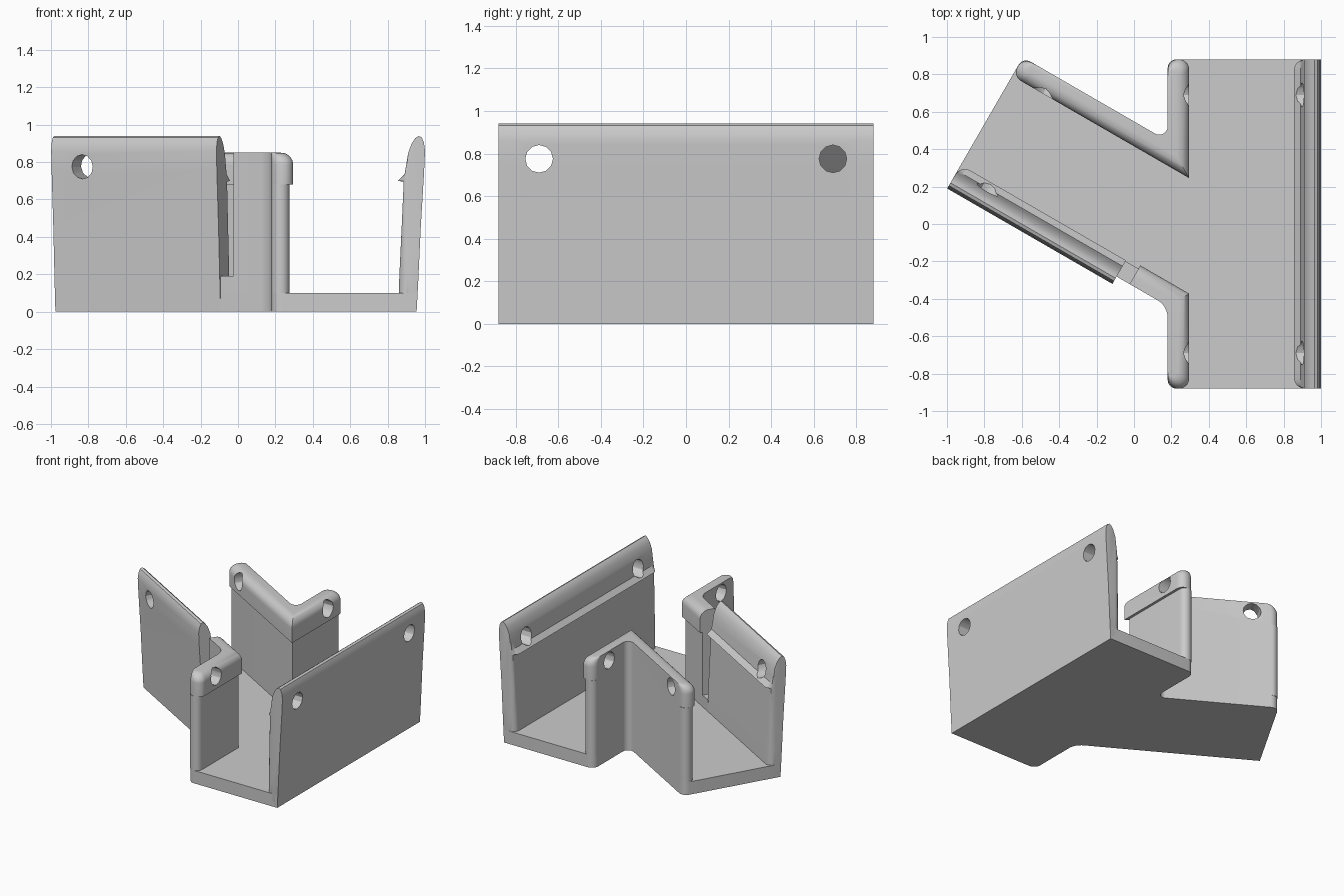
import bpy, bmesh, math
from mathutils import Vector, Matrix

cube = bpy.data.objects.get("Cube")
if cube:
    bpy.data.objects.remove(cube, do_unlink=True)

SHADE = (0.6, 0.6, 0.6, 1)
grey = bpy.data.materials.new("plain grey")
grey.use_nodes = True
grey.diffuse_color = SHADE
grey.node_tree.nodes["Principled BSDF"].inputs["Base Color"].default_value = SHADE

# Main layout: straight channel along y, branch channel turned 30 degrees
END, BRANCH_END = 0.88, -0.96
SIDE, FAR = 0.18, 0.955            # outer faces of the straight channel
HIGH, LOW = 0.475, -0.29           # outer faces of the branch channel
THICK, ROUND = 0.115, 0.055
COS, SIN = math.cos(math.pi / 6), 0.5


def branch(s, n):
    """Point in the branch channel: s along it, n across it."""
    return (COS * s + SIN * n, -SIN * s + COS * n)


def meet(x, n):
    """Where a straight channel line meets a branch channel line."""
    return (x, (n - SIN * x) / COS)


def rounded(corners, steps=8):
    """Polygon with each (point, radius) corner filleted."""
    pts = [Vector(p) for p, r in corners]
    out = []
    for i, (p, r) in enumerate(corners):
        p = pts[i]
        if not r:
            out.append(p)
            continue
        a = (pts[i - 1] - p).normalized()
        b = (pts[(i + 1) % len(pts)] - p).normalized()
        half = a.angle(b) / 2
        centre = p + (a + b).normalized() * r / math.sin(half)
        v0 = (p + a * (r / math.tan(half)) - centre).normalized()
        v1 = (p + b * (r / math.tan(half)) - centre).normalized()
        out += [centre + v0.slerp(v1, k / steps).normalized() * r for k in range(steps + 1)]
    return out


def loft(name, rings):
    """Closed solid through rings of equal point count."""
    bm = bmesh.new()
    rows = [[bm.verts.new(p) for p in ring] for ring in rings]
    for lo, hi in zip(rows, rows[1:]):
        for i in range(len(lo)):
            bm.faces.new((lo[i - 1], lo[i], hi[i], hi[i - 1]))
    bm.faces.new(rows[0])
    bm.faces.new(rows[-1])
    bmesh.ops.recalc_face_normals(bm, faces=bm.faces[:])
    mesh = bpy.data.meshes.new(name)
    bm.to_mesh(mesh)
    bm.free()
    mesh.materials.append(grey)
    obj = bpy.data.objects.new(name, mesh)
    bpy.context.collection.objects.link(obj)
    return obj


def prism(name, plan, z0, z1):
    return loft(name, [[(p[0], p[1], z) for p in plan] for z in (z0, z1)])


def select(obj):
    bpy.ops.object.select_all(action='DESELECT')
    obj.select_set(True)
    bpy.context.view_layer.objects.active = obj


def drill(obj, centre, axis):
    """Cut a screw hole through a wall."""
    bm = bmesh.new()
    turn = Vector((0, 0, 1)).rotation_difference(Vector(axis)).to_matrix().to_4x4()
    bmesh.ops.create_cone(bm, cap_ends=True, segments=12, radius1=0.065, radius2=0.065,
                          depth=0.4, matrix=Matrix.Translation(centre) @ turn)
    mesh = bpy.data.meshes.new("hole_cutter")
    bm.to_mesh(mesh)
    bm.free()
    mesh.materials.append(grey)
    cutter = bpy.data.objects.new("hole_cutter", mesh)
    cutter.hide_render = True
    bpy.context.collection.objects.link(cutter)
    mod = obj.modifiers.new("hole", 'BOOLEAN')
    mod.operation, mod.solver, mod.object = 'DIFFERENCE', 'EXACT', cutter
    select(obj)
    bpy.ops.object.modifier_apply(modifier=mod.name)
    bpy.data.objects.remove(cutter, do_unlink=True)


# Floor plate
floor = prism("floor", rounded([
    ((FAR, -END), 0), ((FAR, END), 0), ((SIDE, END), ROUND),
    (meet(SIDE, HIGH), 0.045), (branch(BRANCH_END, HIGH), ROUND),
    (branch(BRANCH_END, LOW), 0), (meet(SIDE, LOW), 0.11), ((SIDE, -END), ROUND)]), 0, 0.1)


# Angled short walls with a lip and a rounded inner top edge
def wall_plan(side, d, inset):
    """side 1: back wall, side -1: front stub; d thins the wall from inside."""
    w = THICK - d
    r = min(ROUND, w * 0.49)
    outer = HIGH if side > 0 else LOW
    inner = outer - side * w
    s, rs = (BRANCH_END + inset, r) if side > 0 else (0.14, 0)
    y = side * (END - inset)
    return rounded([((SIDE, y), r), (meet(SIDE, outer), 0.045 if side > 0 else 0.11),
                    (branch(s, outer), rs), (branch(s, inner), rs),
                    (meet(SIDE + w, inner), 0), ((SIDE + w, y), r)])


def short_wall(name, side):
    layers = [(0.1, 0.02, 0), (0.68, 0.02, 0), (0.68, 0, 0)]
    for k in range(9):
        a = k / 8 * math.pi / 2
        d = 0.065 * (1 - math.cos(a))
        layers.append((0.785 + 0.065 * math.sin(a), d, d))
    return loft(name, [[(p.x, p.y, z) for p in wall_plan(side, d, e)] for z, d, e in layers])


back_wall = short_wall("back_corner_wall", 1)
front_wall = short_wall("front_corner_wall", -1)

# Tall snap walls: leaning profile with a hook, as (outward, height)
PROFILE = [(0, 0.001), (0.008, 0.15), (0.022, 0.45), (0.04, 0.75), (0.045, 0.86),
           (0.039, 0.905), (0.027, 0.932), (0.01, 0.94), (-0.007, 0.928), (-0.026, 0.9),
           (-0.045, 0.85), (-0.055, 0.79), (-0.064, 0.735), (-0.1, 0.7), (-0.069, 0.695),
           (-0.08, 0.45), (-0.092, 0.2), (-0.097, 0.05)]


def snap_wall(name, start, end, place, round_end):
    r = 0.06
    cuts = [r * (1 - math.cos(k / 8 * math.pi / 2)) for k in range(9)]
    stations = [(start + t, t) for t in cuts]
    stations += [(end - t, t) for t in reversed(cuts)] if round_end else [(end, r)]
    rings = []
    for s, t in stations:
        limit = -0.04 - math.sqrt(max(0, r * r - (r - t) ** 2))
        rings.append([(*place(s, max(u, limit)), z) for u, z in PROFILE])
    return loft(name, rings)


main_snap = snap_wall("main_snap_wall", -END, END, lambda s, u: (FAR + u, s), True)
branch_snap = snap_wall("branch_snap_wall", BRANCH_END, 0.06,
                        lambda s, u: branch(s, LOW - u), False)

# Low bridge at the bottom of the slit beside the branch snap wall
bridge = prism("slit_bridge", [branch(0.05, LOW), branch(0.15, LOW),
                               branch(0.15, LOW + 0.095), branch(0.05, LOW + 0.095)], 0.05, 0.19)

# Screw holes
HOLE = 0.775
for y, short in ((0.69, back_wall), (-0.69, front_wall)):
    drill(short, (SIDE + 0.05, y, HOLE), (1, 0, 0))
    drill(main_snap, (FAR, y, HOLE), (1, 0, 0))
for n, obj in ((HIGH - 0.05, back_wall), (LOW, branch_snap)):
    drill(obj, (*branch(-0.77, n), HOLE), (SIN, COS, 0))

for obj in (floor, back_wall, front_wall, main_snap, branch_snap, bridge):
    select(obj)
    bpy.ops.object.shade_smooth_by_angle(angle=math.radians(30))
